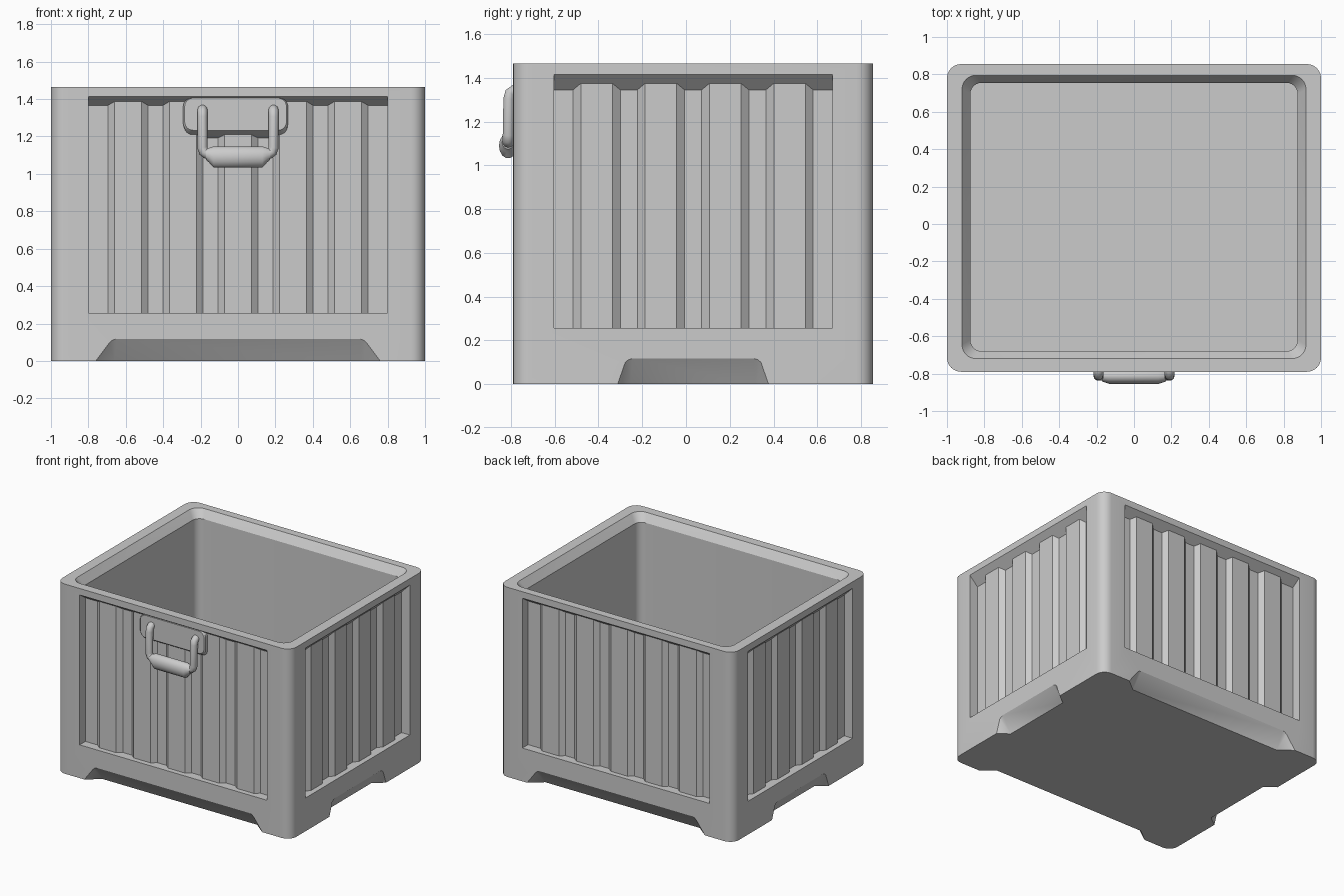
import bpy, bmesh, math
from mathutils import Vector

if "Cube" in bpy.data.objects:
    bpy.data.objects.remove(bpy.data.objects["Cube"])

Y0, Y1 = -0.79, 0.855          # front and back wall planes
CY = (Y0 + Y1) / 2


def finish(name, bm):
    bmesh.ops.recalc_face_normals(bm, faces=bm.faces)
    me = bpy.data.meshes.new(name)
    bm.to_mesh(me)
    bm.free()
    ob = bpy.data.objects.new(name, me)
    bpy.context.collection.objects.link(ob)
    return ob


def loft(name, rings):
    """Skin equal-length closed rings and cap both ends."""
    bm = bmesh.new()
    vs = [[bm.verts.new(p) for p in r] for r in rings]
    n = len(vs[0])
    for a, b in zip(vs, vs[1:]):
        for i in range(n):
            bm.faces.new((a[i], a[(i + 1) % n], b[(i + 1) % n], b[i]))
    bm.faces.new(vs[0])
    bm.faces.new(vs[-1])
    return finish(name, bm)


def rounded(x0, x1, y0, y1, r, seg=6):
    pts = []
    for k, (cx, cy) in enumerate([(x1 - r, y1 - r), (x0 + r, y1 - r), (x0 + r, y0 + r), (x1 - r, y0 + r)]):
        for i in range(seg + 1):
            t = math.pi / 2 * (k + i / seg)
            pts.append((cx + r * math.cos(t), cy + r * math.sin(t)))
    return pts


def smooth(ob, deg=32):
    bpy.ops.object.select_all(action='DESELECT')
    ob.select_set(True)
    bpy.context.view_layer.objects.active = ob
    bpy.ops.object.shade_smooth_by_angle(angle=math.radians(deg))


def cut(ob, cutter):
    cutter.hide_render = True
    m = ob.modifiers.new("cut", 'BOOLEAN')
    m.operation, m.solver, m.object = 'DIFFERENCE', 'EXACT', cutter
    bpy.context.view_layer.objects.active = ob
    bpy.ops.object.modifier_apply(modifier=m.name)
    bpy.data.objects.remove(cutter)


# wall frames: (position along wall, depth into wall, height) -> world
WALLS = [
    (lambda u, d, z: (u, Y0 + d, z), True),
    (lambda u, d, z: (-u, Y1 - d, z), True),
    (lambda u, d, z: (1 - d, CY + u, z), False),
    (lambda u, d, z: (-1 + d, CY - u, z), False),
]

# crate shell: outside wall, rim, sloped inner lip, inside wall, floor
shell = [
    (-1, 1, Y0, Y1, 0.075, 0), (-1, 1, Y0, Y1, 0.075, 1.465),
    (-0.92, 0.92, -0.72, 0.795, 0.075, 1.465), (-0.875, 0.875, -0.68, 0.755, 0.06, 1.405),
    (-0.875, 0.875, -0.68, 0.755, 0.06, 0.12),
]
crate = loft("crate_body", [[(x, y, z) for x, y in rounded(a, b, c, d, r)] for a, b, c, d, r, z in shell])


# corrugated side panels, recessed under a sloped top edge
def panel_cutter(place, half, ridges, slope):
    prof = [(-half, 0.07)]
    for i in range(ridges):
        c = (i - (ridges - 1) / 2) * 0.294
        prof += [(c - 0.108, 0.07), (c - 0.072, 0.04), (c + 0.072, 0.04), (c + 0.108, 0.07)]
    prof += [(half, 0.07), (half, -0.05), (-half, -0.05)]
    return loft("panel_cutter", [[place(u, d, 0.257) for u, d in prof],
                                 [place(u, d, 1.415 - slope * d) for u, d in prof]])


# sloped notches that leave four feet
def notch_cutter(place, low, high):
    bm = bmesh.new()
    for s in (-1, 1):
        edge = [(low, 0), (high + 0.035, 0.1), (high + 0.02, 0.112), (high, 0.118), (low, -0.05)]
        for d in (-0.05, 0):
            for u, z in edge:
                bm.verts.new(place(s * u, d, z))
        for z in (0, -0.05):
            bm.verts.new(place(s * (high + 0.01), 0.08, z))
    bmesh.ops.convex_hull(bm, input=bm.verts)
    return finish("notch_cutter", bm)


for place, wide in WALLS:
    cut(crate, panel_cutter(place, *((0.8, 5, 0.7) if wide else (0.637, 4, 1.0))))
    cut(crate, notch_cutter(place, *((0.76, 0.65) if wide else (0.345, 0.275))))
smooth(crate)

# handle mounting plate with sloped underside
plate = loft("handle_plate", [
    [(x, y, z) for x, z in rounded(x0, x1, zb, 1.405, 0.045)]
    for y, x0, x1, zb in [(-0.71, -0.28, 0.26, 1.185), (-0.775, -0.293, 0.267, 1.225),
                          (-0.785, -0.285, 0.259, 1.233)]])
smooth(plate)

# bent handle rod
half = [(0.19, -0.75, 1.345), (0.19, -0.785, 1.342), (0.19, -0.803, 1.33), (0.19, -0.809, 1.305),
        (0.19, -0.812, 1.14), (0.183, -0.812, 1.118), (0.168, -0.812, 1.107), (0.14, -0.812, 1.105)]
path = half + [(-x, y, z) for x, y, z in reversed(half)]
cu = bpy.data.curves.new("handle_rod", 'CURVE')
cu.dimensions = '3D'
cu.bevel_depth = 0.027
cu.bevel_resolution = 3
cu.use_fill_caps = True
sp = cu.splines.new('POLY')
sp.points.add(len(path) - 1)
for p, co in zip(sp.points, path):
    p.co = (*co, 1)
rod = bpy.data.objects.new("handle_rod", cu)
bpy.context.collection.objects.link(rod)
bpy.ops.object.select_all(action='DESELECT')
rod.select_set(True)
bpy.context.view_layer.objects.active = rod
bpy.ops.object.convert(target='MESH')
smooth(bpy.context.object, 50)

# handle grip, flared in the middle
rings = []
for x, ry, rz, zc in [(-0.172, 0.028, 0.03, 1.105), (-0.155, 0.034, 0.04, 1.1), (-0.13, 0.042, 0.058, 1.09),
                      (0.13, 0.042, 0.058, 1.09), (0.155, 0.034, 0.04, 1.1), (0.172, 0.028, 0.03, 1.105)]:
    rings.append([(x, -0.813 + ry * math.cos(t), zc + rz * math.sin(t))
                  for t in (math.tau * i / 14 for i in range(14))])
smooth(loft("handle_grip", rings), 35)
